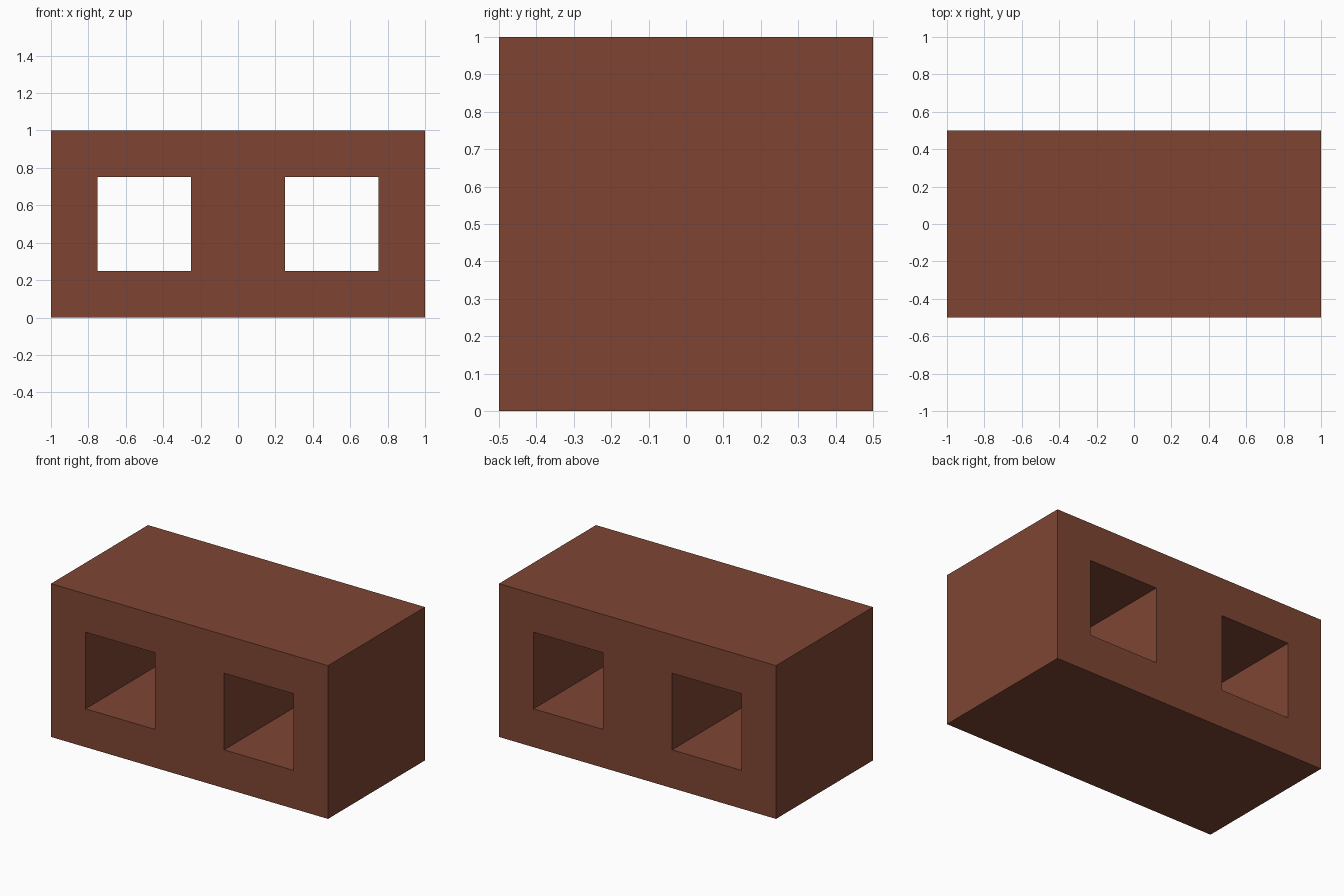
import bpy
import bmesh

if "Cube" in bpy.data.objects:
    bpy.data.objects.remove(bpy.data.objects["Cube"])

XS = (-1.0, -0.75, -0.25, 0.25, 0.75, 1.0)
ZS = (0.0, 0.25, 0.75, 1.0)
HOLES = {(1, 1), (3, 1)}  # grid cells left open

# Block profile: a centred sheet of cells with two square openings
bm = bmesh.new()
grid = [[bm.verts.new((x, 0, z)) for z in ZS] for x in XS]
for i in range(len(XS) - 1):
    for j in range(len(ZS) - 1):
        if (i, j) not in HOLES:
            bm.faces.new((grid[i][j], grid[i + 1][j], grid[i + 1][j + 1], grid[i][j + 1]))

mesh = bpy.data.meshes.new("hollow_brick")
bm.to_mesh(mesh)
bm.free()
brick = bpy.data.objects.new("hollow_brick", mesh)
bpy.context.collection.objects.link(brick)

# Depth: thicken the profile equally to front and back
solid = brick.modifiers.new("depth", 'SOLIDIFY')
solid.thickness = 1.0
solid.offset = 0.0

# Fired clay colour
clay = bpy.data.materials.new("clay")
clay.diffuse_color = (0.21, 0.06, 0.033, 1.0)
clay.use_nodes = True
clay.node_tree.nodes["Principled BSDF"].inputs["Base Color"].default_value = clay.diffuse_color
mesh.materials.append(clay)
